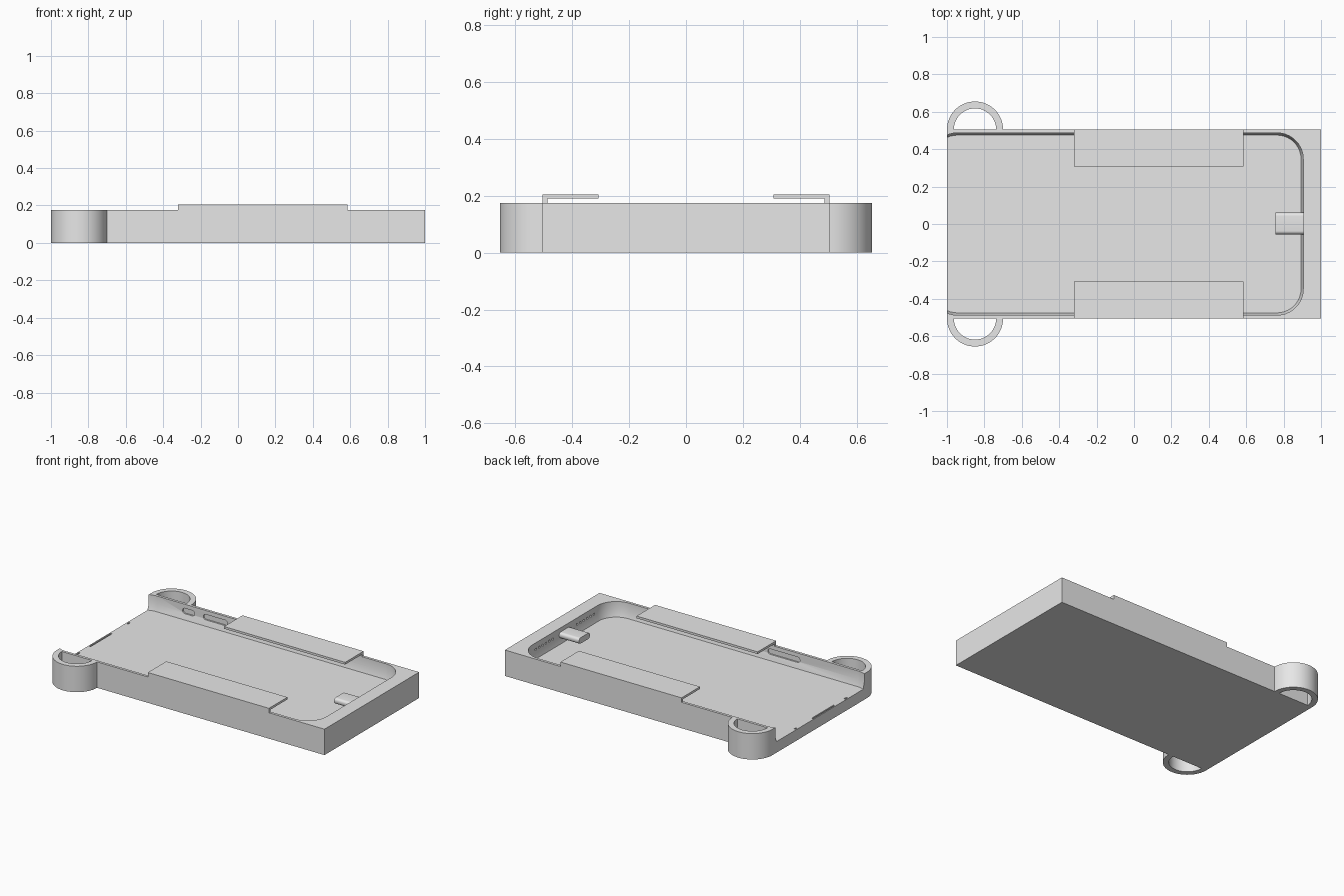
import bpy, bmesh, math
from mathutils import Matrix

if "Cube" in bpy.data.objects:
    bpy.data.objects.remove(bpy.data.objects["Cube"])

grey = bpy.data.materials.new("plain grey")
grey.diffuse_color = (0.8, 0.8, 0.8, 1)
grey.use_nodes = True
grey.node_tree.nodes["Principled BSDF"].inputs["Base Color"].default_value = grey.diffuse_color


def loft(name, rings):
    """Closed solid through rings that have equal point counts."""
    bm = bmesh.new()
    loops = [[bm.verts.new(p) for p in ring] for ring in rings]
    n = len(loops[0])
    for a, b in zip(loops, loops[1:]):
        for i in range(n):
            j = (i + 1) % n
            bm.faces.new((a[i], a[j], b[j], b[i]))
    bm.faces.new(loops[0][::-1])
    bm.faces.new(loops[-1])
    bmesh.ops.recalc_face_normals(bm, faces=bm.faces)
    mesh = bpy.data.meshes.new(name)
    bm.to_mesh(mesh)
    bm.free()
    mesh.materials.append(grey)
    obj = bpy.data.objects.new(name, mesh)
    bpy.context.collection.objects.link(obj)
    return obj


def rounded(cx, cy, hx, hy, r, seg=10):
    """Outline of a rounded rectangle."""
    pts = []
    for k, (sx, sy) in enumerate([(1, 1), (-1, 1), (-1, -1), (1, -1)]):
        for i in range(seg + 1):
            a = (k + i / seg) * math.pi / 2
            pts.append((cx + sx * (hx - r) + r * math.cos(a),
                        cy + sy * (hy - r) + r * math.sin(a)))
    return pts


def box(name, x0, x1, y0, y1, z0, z1):
    sq = [(x0, y0), (x1, y0), (x1, y1), (x0, y1)]
    return loft(name, [[(x, y, z) for x, y in sq] for z in (z0, z1)])


def cut(target, cutter):
    mod = target.modifiers.new("cut", 'BOOLEAN')
    mod.operation = 'DIFFERENCE'
    mod.solver = 'EXACT'
    mod.object = cutter
    bpy.context.view_layer.objects.active = target
    bpy.ops.object.modifier_apply(modifier=mod.name)
    bpy.data.objects.remove(cutter)


def smooth(obj):
    bpy.ops.object.select_all(action='DESELECT')
    obj.select_set(True)
    bpy.context.view_layer.objects.active = obj
    bpy.ops.object.shade_smooth_by_angle(angle=math.radians(25))


W, H, FLOOR = 0.505, 0.175, 0.075

# Tray with a round-cornered pocket, open at the left end
tray = box("tray", -1, 1, -W, W, 0, H)
rings = []
for z, inset in ((FLOOR, 0.012), (0.118, 0), (0.3, 0)):
    rings.append([(x, y, z) for x, y in
                  rounded(-0.09, 0, 0.995 - inset, 0.487 - inset, 0.14 - inset)])
cut(tray, loft("pocket_cutter", rings))

# Side button recesses in the long walls
for side, cx, half in ((1, -0.71, 0.045), (1, -0.51, 0.09), (-1, -0.39, 0.12)):
    outline = rounded(cx, 0.13, half, 0.018, 0.017, 5)
    cut(tray, loft("button_cutter",
                   [[(x, side * y, z) for x, z in outline] for y in (0.46, 0.496)]))

# Small holes in the end wall
for side in (-1, 1):
    for i in range(6):
        y = side * (0.13 + 0.036 * i)
        hole = rounded(y, 0.13, 0.008, 0.008, 0.0079, 2)
        cut(tray, loft("hole_cutter", [[(x, a, b) for a, b in hole] for x in (0.88, 0.925)]))

# Shallow slits in the floor beside the open end
for y0, y1 in ((-0.31, -0.28), (-0.17, 0.06), (0.23, 0.25)):
    cut(tray, box("slit_cutter", -0.992, -0.982, y0, y1, FLOOR - 0.008, 0.1))
smooth(tray)

# Overhanging clips and half-round strap loops on both long sides
for side, label in ((-1, "front"), (1, "back")):
    section = [(W, H), (W, 0.205), (0.308, 0.205), (0.308, 0.19),
               (0.487, 0.19), (0.487, H)]
    loft(label + "_clip", [[(x, side * y, z) for y, z in section] for x in (-0.32, 0.585)])

    arc = [math.pi * i / 32 for i in range(33)]
    outline = [(0.15 * math.cos(a), 0.15 * math.sin(a)) for a in arc]
    outline += [(0.113 * math.cos(a), 0.113 * math.sin(a)) for a in reversed(arc)]
    loop = loft(label + "_loop", [[(-0.85 + x, side * (W + y), z) for x, y in outline]
                                  for z in (0, H)])
    smooth(loop)

# Flat plug with rounded edges on the end wall
outline = rounded(0.003, 0.127, 0.058, 0.02, 0.018, 6)
plug = loft("plug", [[(x, y, z) for y, z in outline] for x in (0.757, 0.92)])
smooth(plug)
